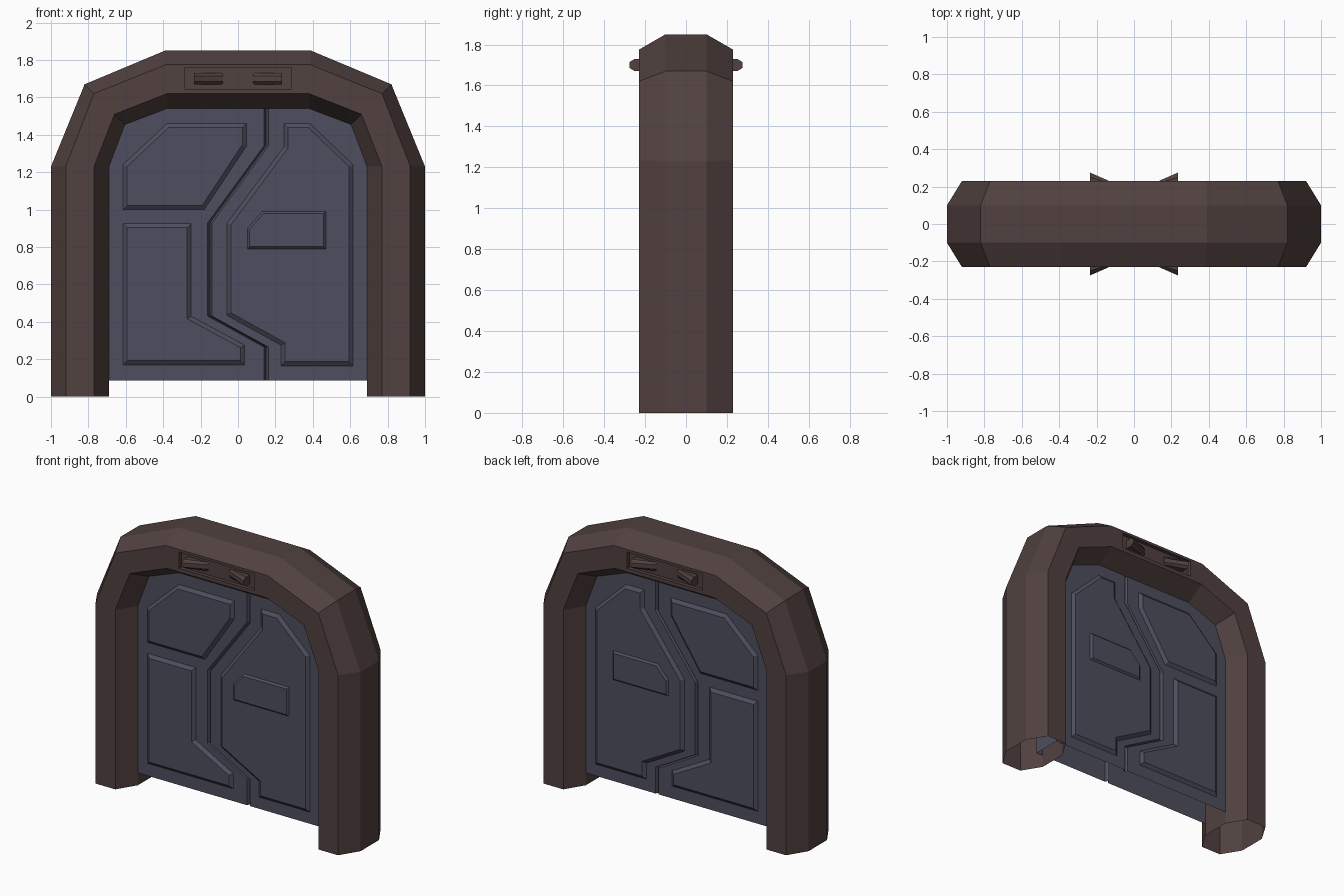
import bpy, bmesh
from mathutils import Vector

if "Cube" in bpy.data.objects:
    bpy.data.objects.remove(bpy.data.objects["Cube"])


def material(name, color):
    m = bpy.data.materials.new(name)
    m.diffuse_color = (*color, 1)
    m.use_nodes = True
    m.node_tree.nodes["Principled BSDF"].inputs["Base Color"].default_value = m.diffuse_color
    return m


BROWN = material("dark brown metal", (0.082, 0.053, 0.050))
BLUE = material("slate blue metal", (0.076, 0.076, 0.112))


def finish(name, bm, mat, mirror=(False, True, False)):
    me = bpy.data.meshes.new(name)
    bm.to_mesh(me)
    bm.free()
    me.materials.append(mat)
    ob = bpy.data.objects.new(name, me)
    bpy.context.collection.objects.link(ob)
    if any(mirror):
        mod = ob.modifiers.new("mirror", "MIRROR")
        mod.use_axis = mirror
    return ob


def face(bm, pts):
    return bm.faces.new([bm.verts.new(p) for p in pts])


# Arch frame: octagonal section swept along a seven-segment arch
def arch(half):
    return half + [(-x, z) for x, z in reversed(half)]


outer = arch([(-1, 0), (-1, 1.23), (-0.82, 1.67), (-0.39, 1.85)])
outer_edge = arch([(-0.92, 0), (-0.92, 1.235), (-0.77, 1.62), (-0.385, 1.775)])
inner_edge = arch([(-0.77, 0), (-0.77, 1.23), (-0.66, 1.51), (-0.38, 1.62)])
inner = arch([(-0.69, 0), (-0.69, 1.23), (-0.605, 1.455), (-0.38, 1.54)])
section = [(outer, 0.1), (outer, -0.1), (outer_edge, -0.23), (inner_edge, -0.23),
           (inner, -0.1), (inner, 0.1), (inner_edge, 0.23), (outer_edge, 0.23)]
bm = bmesh.new()
rings = [[bm.verts.new((x, y, z)) for x, z in line] for line, y in section]
for a, b in zip(rings, rings[1:] + rings[:1]):
    for i in range(len(a) - 1):
        bm.faces.new((a[i], a[i + 1], b[i + 1], b[i]))
bmesh.ops.recalc_face_normals(bm, faces=bm.faces)

# Recessed lamp trays in the front and back of the lintel
for s in (-1, 1):
    def is_tray(f):
        c = f.calc_center_median()
        return abs(c.x) < 0.2 and 1.65 < c.z < 1.76 and c.y * s > 0.2
    for co, no in (((-0.285, 0, 0), (1, 0, 0)), ((0.285, 0, 0), (1, 0, 0)),
                   ((0, 0, 1.645), (0, 0, 1)), ((0, 0, 1.757), (0, 0, 1))):
        f = next(f for f in bm.faces if is_tray(f))
        bmesh.ops.bisect_plane(bm, geom=[f, *f.edges, *f.verts],
                               plane_co=co, plane_no=no)
    f = next(f for f in bm.faces if is_tray(f))
    r = bmesh.ops.extrude_face_region(bm, geom=[f])
    bmesh.ops.translate(bm, vec=(0, -s * 0.025, 0),
                        verts=[v for v in r["geom"] if isinstance(v, bmesh.types.BMVert)])
    if f.is_valid:
        bm.faces.remove(f)
finish("arch_frame", bm, BROWN, (False, False, False))

# Wedge lamps: tall at the outer end, sloping down toward the middle
bm = bmesh.new()
tall = [(-0.2, 1.67), (-0.25, 1.67), (-0.275, 1.685),
        (-0.275, 1.715), (-0.25, 1.73), (-0.2, 1.73)]
flat = [(-0.2, 1.67), (-0.202, 1.67), (-0.207, 1.685),
        (-0.207, 1.715), (-0.202, 1.73), (-0.2, 1.73)]
a = [bm.verts.new((-0.235, y, z)) for y, z in tall]
b = [bm.verts.new((-0.08, y, z)) for y, z in flat]
bm.faces.new(a)
bm.faces.new(b[::-1])
for i in range(6):
    j = (i + 1) % 6
    bm.faces.new((a[j], a[i], b[i], b[j]))
bmesh.ops.recalc_face_normals(bm, faces=bm.faces)
finish("wedge_lamps", bm, BROWN, (True, True, False))

# Sliding door halves, split by a zigzag V-groove
D, GAP = 0.1, 0.012
seam = [(0.15, 0.085), (0.15, 0.265), (-0.15, 0.43),
        (-0.15, 0.93), (0.15, 1.34), (0.15, 1.56)]
left = [(-0.38, 1.56), (-0.62, 1.465), (-0.74, 1.23), (-0.74, 0.085)]
right = [(0.74, 0.085), (0.74, 1.23), (0.62, 1.465), (0.38, 1.56)]
for name, side, s in (("left_door", left, -1), ("right_door", right, 1)):
    bm = bmesh.new()
    edge = [(x + s * GAP, z) for x, z in seam]
    loop = edge + side if s < 0 else edge[::-1] + side
    f = face(bm, [(x, -D, z) for x, z in loop])
    f.normal_update()
    if f.normal.y > 0:
        f.normal_flip()
    # groove slopes
    for i in range(len(seam) - 1):
        (x0, z0), (x1, z1) = edge[i], edge[i + 1]
        q = [(x0, -D, z0), (x1, -D, z1), (seam[i + 1][0], -D + 0.025, z1),
             (seam[i][0], -D + 0.025, z0)]
        face(bm, q if s > 0 else q[::-1])
    # outer rim hidden in the frame
    for (x0, z0), (x1, z1) in zip(side, side[1:]):
        face(bm, [(x0, -D, z0), (x0, 0, z0), (x1, 0, z1), (x1, -D, z1)])
    bmesh.ops.remove_doubles(bm, verts=bm.verts, dist=1e-5)
    finish(name, bm, BLUE)


# Raised panels with sloped borders
def raised_panel(name, pts, y, border, height):
    bm = bmesh.new()
    f = face(bm, [(x, -y, z) for x, z in pts])
    f.normal_update()
    if f.normal.y > 0:
        f.normal_flip()
        f.normal_update()
    bmesh.ops.inset_region(bm, faces=[f], thickness=border, depth=0,
                           use_even_offset=True, use_boundary=True)
    for v in f.verts:
        v.co += Vector((0, -height, 0))
    finish(name, bm, BLUE)


raised_panel("upper_left_panel", [(-0.615, 1.0), (-0.18, 1.0), (0.045, 1.34),
             (0.045, 1.46), (-0.38, 1.46), (-0.615, 1.24)], D, 0.022, 0.018)
raised_panel("lower_left_panel", [(-0.615, 0.17), (0.035, 0.17), (0.035, 0.275),
             (-0.25, 0.43), (-0.25, 0.925), (-0.615, 0.925)], D, 0.022, 0.018)
raised_panel("right_panel", [(0.23, 0.165), (0.615, 0.165), (0.615, 0.0 + 1.24),
             (0.385, 1.46), (0.245, 1.46), (0.245, 1.335), (-0.06, 0.925),
             (-0.06, 0.435), (0.23, 0.275)], D, 0.022, 0.018)
raised_panel("access_plate", [(0.05, 0.79), (0.47, 0.79), (0.47, 0.99),
             (0.13, 0.99), (0.05, 0.9)], D + 0.018, 0.012, 0.012)
